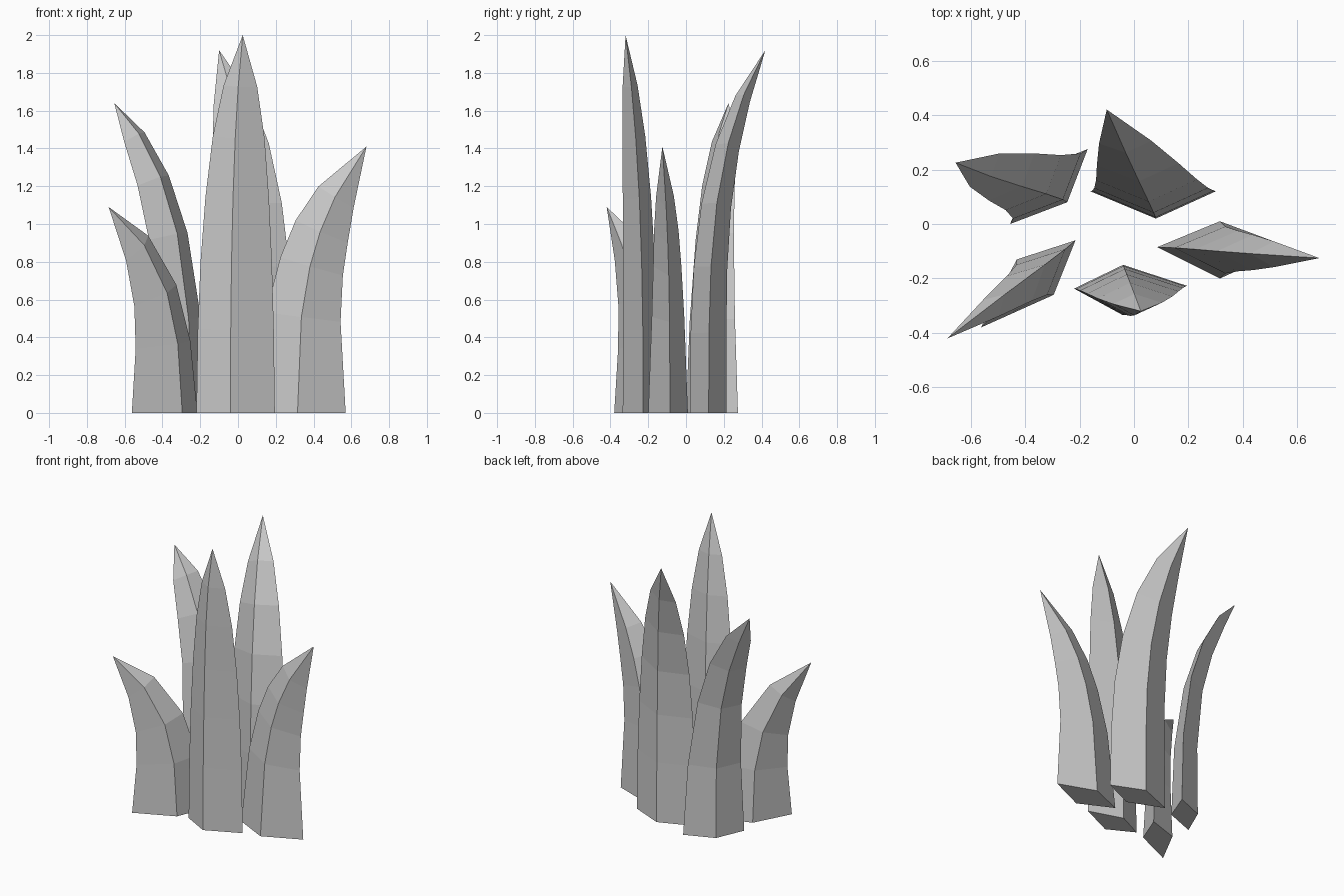
import bpy, bmesh
from mathutils import Vector

if "Cube" in bpy.data.objects:
    bpy.data.objects.remove(bpy.data.objects["Cube"])

# Ring stations along a blade: (fraction of height, cross-section scale)
TALL = [(.22, .97), (.40, .91), (.57, .81), (.73, .66), (.865, .43)]
MEDIUM = [(.30, .87), (.57, .73), (.75, .62), (.89, .43)]
SHORT = [(.36, .82), (.55, .71), (.68, .62), (.81, .45)]


def blade(name, corners, tip, rings, power):
    """Diamond-section blade that curves outward from its base to a point."""
    bm = bmesh.new()
    corners = [Vector((x, y, 0)) for x, y in corners]
    base = (corners[0] + corners[2]) / 2
    lean = Vector((tip[0], tip[1], 0)) - base
    height = tip[2]

    # stack of diamonds, each turned square to the bending path
    loops = []
    for f, scale in [(0, 1)] + rings:
        centre = base + lean * f ** power
        centre.z = height * f
        tangent = lean * (1.25 * power * f ** (power - 1))
        tangent.z = height
        turn = Vector((0, 0, 1)).rotation_difference(tangent)
        loops.append([bm.verts.new(centre + turn @ ((c - base) * scale))
                      for c in corners])

    # sides, closed base and pointed end
    for low, high in zip(loops, loops[1:]):
        for i in range(4):
            j = (i + 1) % 4
            bm.faces.new((low[i], low[j], high[j], high[i]))
    point = bm.verts.new(tip)
    for i in range(4):
        bm.faces.new((loops[-1][i], loops[-1][(i + 1) % 4], point))
    bm.faces.new(loops[0][::-1])
    bmesh.ops.recalc_face_normals(bm, faces=bm.faces)

    mesh = bpy.data.meshes.new(name)
    bm.to_mesh(mesh)
    bm.free()
    obj = bpy.data.objects.new(name, mesh)
    bpy.context.collection.objects.link(obj)
    return obj


# Base corners run left, front, right, back
blade("front_blade", [(-.22, -.237), (-.04, -.335), (.195, -.227), (-.04, -.15)],
      (.025, -.32, 2.0), TALL, 2.7)
blade("back_blade", [(-.16, .12), (.08, .02), (.30, .12), (.08, .215)],
      (-.10, .42, 1.92), TALL, 3.5)
blade("right_blade", [(.085, -.085), (.315, -.20), (.57, -.085), (.315, .01)],
      (.68, -.125, 1.41), SHORT, 2.9)
blade("left_back_blade", [(-.455, 0), (-.245, .08), (-.17, .275), (-.37, .195)],
      (-.655, .225, 1.64), MEDIUM, 3.2)
blade("left_front_blade", [(-.562, -.38), (-.295, -.26), (-.215, -.06), (-.43, -.13)],
      (-.685, -.42, 1.09), [(.33, .84), (.57, .69), (.80, .45)], 3.2)
